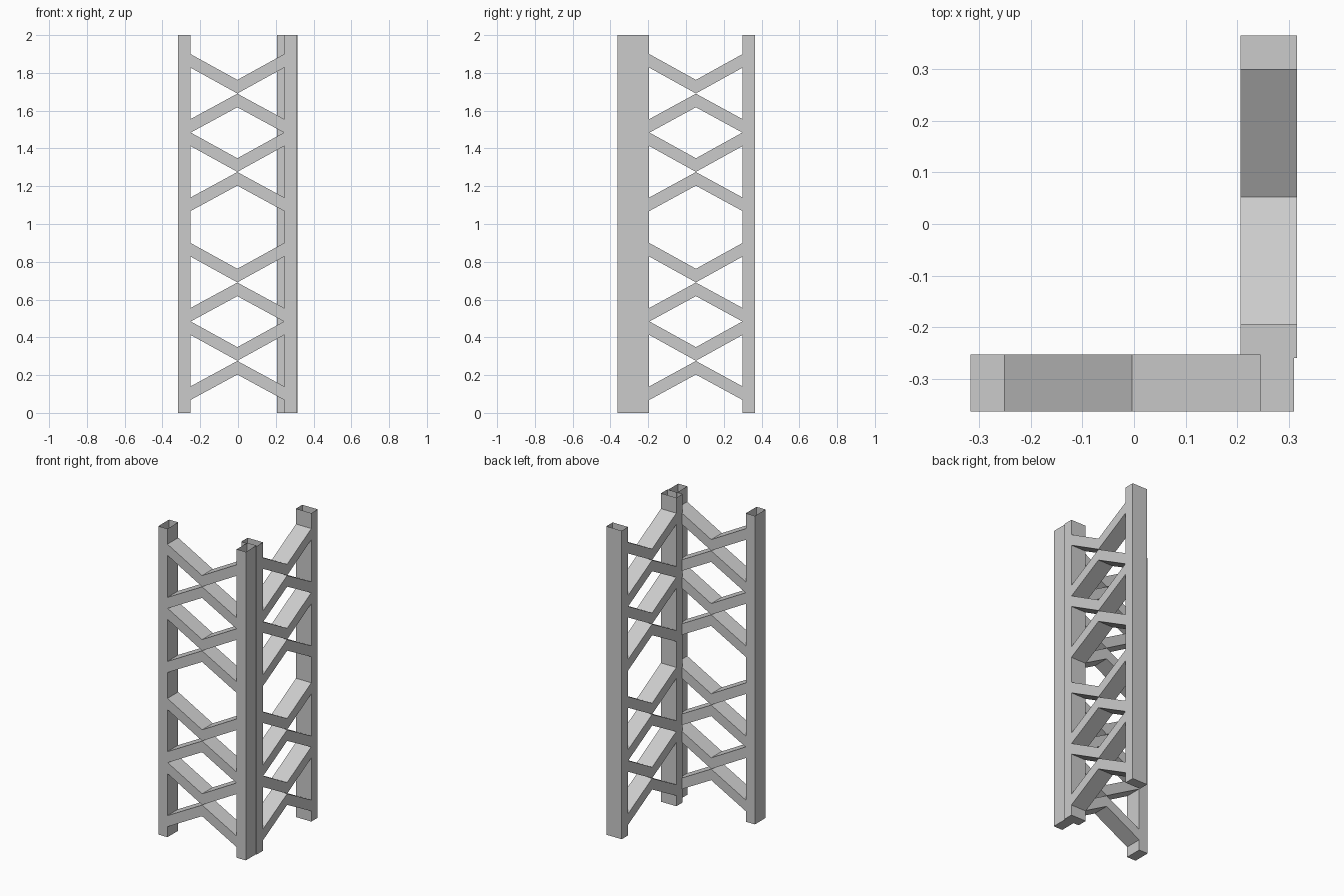
import bpy
import bmesh

default = bpy.data.objects.get("Cube")
if default:
    bpy.data.objects.remove(default, do_unlink=True)

# Painted steel
steel = bpy.data.materials.new("grey_steel")
steel.use_nodes = True
grey = (0.6, 0.6, 0.6, 1)
steel.diffuse_color = grey
steel.node_tree.nodes["Principled BSDF"].inputs["Base Color"].default_value = grey

HEIGHT = 2.0
WALL = 0.065      # post width along the panel
DEPTH = 0.11      # panel thickness
BAND = 0.072      # vertical thickness of a brace
DROP = 0.137      # rise of a brace between post and panel middle


def extrude_profile(name, profile, place, near, far, open_top=False):
    """Extrude an (along, z) outline through the panel thickness."""
    bm = bmesh.new()
    rings = [[bm.verts.new(place(a, d, z)) for a, z in profile] for d in (near, far)]
    n = len(profile)
    bm.faces.new(rings[0])
    bm.faces.new(rings[1])
    for i in range(n):
        j = (i + 1) % n
        bm.faces.new((rings[0][i], rings[0][j], rings[1][j], rings[1][i]))
    bmesh.ops.recalc_face_normals(bm, faces=bm.faces)
    if open_top:
        tops = [f for f in bm.faces if f.normal.z > 0.9]
        bmesh.ops.delete(bm, geom=tops, context='FACES_ONLY')
    mesh = bpy.data.meshes.new(name)
    bm.to_mesh(mesh)
    bm.free()
    mesh.materials.append(steel)
    obj = bpy.data.objects.new(name, mesh)
    bpy.context.collection.objects.link(obj)


def lattice_panel(name, place, start, end, near):
    """Two open-topped posts joined by stacked crossed braces."""
    far = near + DEPTH
    for side, a in (("first", start), ("second", end - WALL)):
        outline = [(a, 0), (a + WALL, 0), (a + WALL, HEIGHT), (a, HEIGHT)]
        extrude_profile(f"{name}_{side}_post", outline, place, near, far, True)

    left, right = start + WALL, end - WALL
    middle = (left + right) / 2
    number = 0
    for base in (1.0, 0.0):
        for cross in (0.9, 0.485):
            top = base + cross
            # upper brace dips to the middle, lower brace peaks there
            for kind, edge_z, mid_z in (("dipped", top, top - DROP),
                                        ("peaked", top - 0.345, top - 0.21)):
                outline = [(left, edge_z), (middle, mid_z), (right, edge_z),
                           (right, edge_z - BAND), (middle, mid_z - BAND),
                           (left, edge_z - BAND)]
                extrude_profile(f"{name}_{kind}_brace_{number}", outline, place, near, far)
            number += 1


# Front panel runs along x, side panel runs along y
lattice_panel("front_panel", lambda a, d, z: (a, d, z), -0.317, 0.31, -0.363)
lattice_panel("side_panel", lambda a, d, z: (d, a, z), -0.26, 0.365, 0.206)
